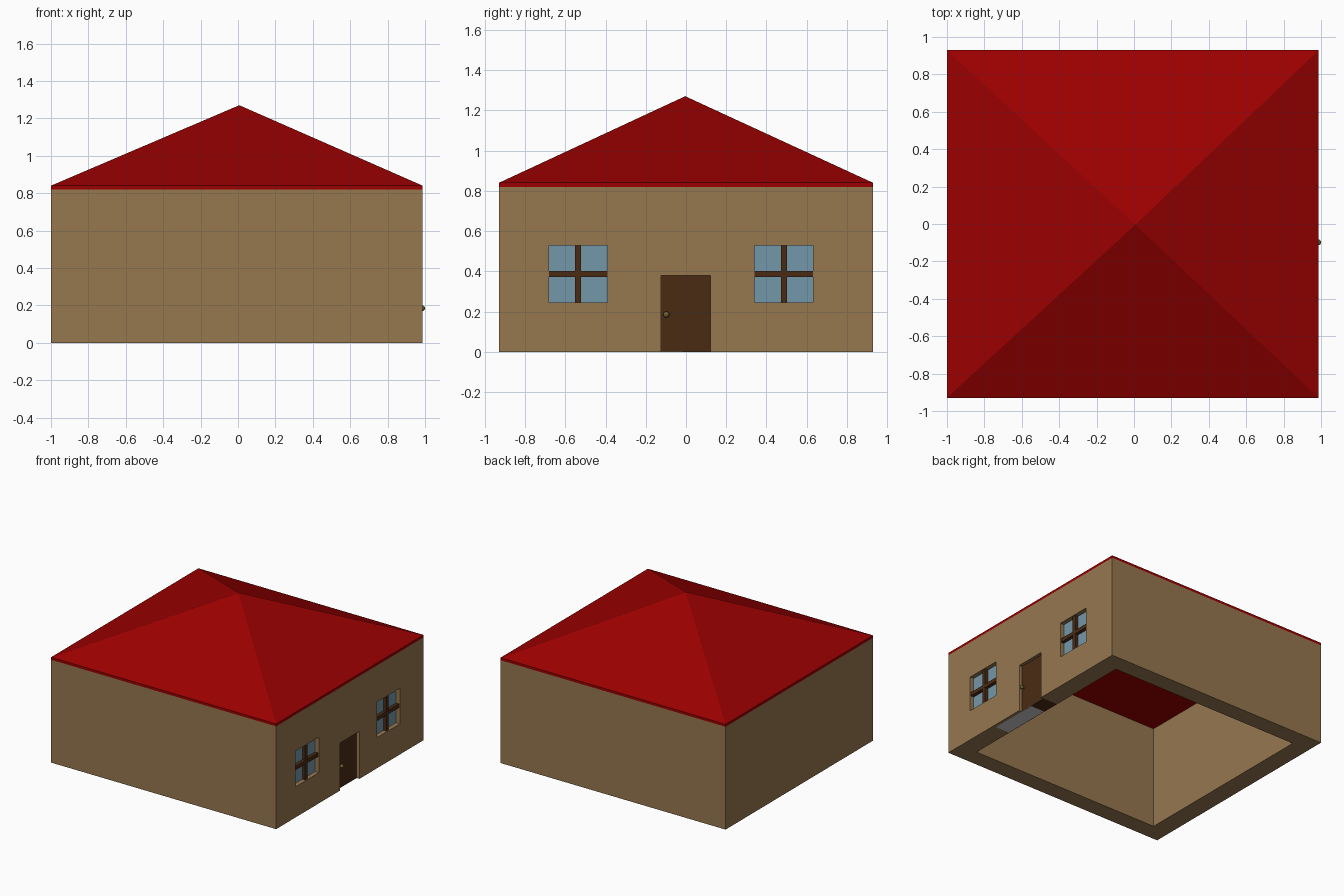
import bpy
import bmesh

if "Cube" in bpy.data.objects:
    bpy.data.objects.remove(bpy.data.objects["Cube"])

X0, X1, Y = -1.0, 0.987, 0.929      # outer wall extents
WALL_H, EAVE, APEX = 0.82, 0.84, 1.27
TX, TY = 0.152, 0.14                # wall thickness along x and y


def material(name, rgb):
    m = bpy.data.materials.new(name)
    m.diffuse_color = (*rgb, 1)
    m.use_nodes = True
    m.node_tree.nodes["Principled BSDF"].inputs["Base Color"].default_value = m.diffuse_color
    return m


TAN = material("tan_wall", (0.305, 0.185, 0.078))
RED = material("red_roof", (0.33, 0.0, 0.0))
BROWN = material("dark_wood", (0.068, 0.024, 0.007))
BLUE = material("window_glass", (0.175, 0.31, 0.40))
BRASS = material("brass", (0.16, 0.12, 0.03))


def box(name, lo, hi, mat=None):
    size = [b - a for a, b in zip(lo, hi)]
    centre = [(a + b) / 2 for a, b in zip(lo, hi)]
    bpy.ops.mesh.primitive_cube_add(size=1)
    ob = bpy.context.object
    ob.name = name
    for v in ob.data.vertices:
        v.co = [c + s * k for c, s, k in zip(centre, size, v.co)]
    if mat:
        ob.data.materials.append(mat)
    return ob


def cut(target, name, lo, hi):
    cutter = box(name, lo, hi, TAN)
    cutter.hide_render = True
    mod = target.modifiers.new(name, 'BOOLEAN')
    mod.operation = 'DIFFERENCE'
    mod.solver = 'EXACT'
    mod.object = cutter
    bpy.context.view_layer.objects.active = target
    bpy.ops.object.modifier_apply(modifier=name)
    bpy.data.objects.remove(cutter)


# Hollow walls, open at the bottom
walls = box("walls", (X0, -Y, 0), (X1, Y, WALL_H), TAN)
cut(walls, "room_cutter", (X0 + TX, -Y + TY, -0.1), (X1 - TX, Y - TY, 1))

# Roof: thin eave slab with a pyramid on top
bm = bmesh.new()
corners = [(X0, -Y), (X1, -Y), (X1, Y), (X0, Y)]
low = [bm.verts.new((x, y, WALL_H)) for x, y in corners]
mid = [bm.verts.new((x, y, EAVE)) for x, y in corners]
tip = bm.verts.new((0.007, -0.004, APEX))
bm.faces.new(low[::-1])
for i in range(4):
    j = (i + 1) % 4
    bm.faces.new((low[i], low[j], mid[j], mid[i]))
    bm.faces.new((mid[i], mid[j], tip))
mesh = bpy.data.meshes.new("roof")
bm.to_mesh(mesh)
bm.free()
mesh.materials.append(RED)
bpy.context.collection.objects.link(bpy.data.objects.new("roof", mesh))

# Windows: opening, recessed pane and crossed glazing bars
Z0, Z1, HALF, BAR = 0.245, 0.528, 0.146, 0.015
for side, y in (("left", -0.536), ("right", 0.486)):
    zc = (Z0 + Z1) / 2
    cut(walls, side + "_window_cutter", (X1 - TX - 0.02, y - HALF, Z0), (X1 + 0.1, y + HALF, Z1))
    box(side + "_window_glass", (X1 - TX, y - HALF, Z0), (X1 - 0.034, y + HALF, Z1), BLUE)
    box(side + "_window_upright", (X1 - 0.06, y - BAR, Z0), (X1 - 0.008, y + BAR, Z1), BROWN)
    box(side + "_window_crossbar", (X1 - 0.059, y - HALF, zc - BAR), (X1 - 0.007, y + HALF, zc + BAR), BROWN)

# Recessed door with a plain threshold plate let into the wall's underside
D0, D1, DH, REC, LIP = -0.125, 0.122, 0.38, 0.025, 0.0015
cut(walls, "door_cutter", (X1 - TX - 0.02, D0, -0.1), (X1 + 0.1, D1, DH))
cut(walls, "threshold_cutter", (X1 - TX + 0.005, -0.42, -0.1), (X1 - REC, D0 + 0.01, LIP))
box("door", (X1 - TX, D0, LIP), (X1 - REC, D1, DH), BROWN)
box("door_foot", (X1 - TX, -0.02, 0), (X1 - REC, D1, LIP), BROWN)
box("threshold", (X1 - TX + 0.005, -0.42, 0), (X1 - REC, -0.02, LIP))

# Door knob on a short stem
box("knob_stem", (X1 - REC - 0.005, -0.103, 0.18), (X1, -0.093, 0.19), BRASS)
bpy.ops.mesh.primitive_uv_sphere_add(segments=16, ring_count=10, radius=0.015, location=(0.985, -0.098, 0.185))
knob = bpy.context.object
knob.name = "door_knob"
knob.data.materials.append(BRASS)
bpy.ops.object.shade_smooth()
